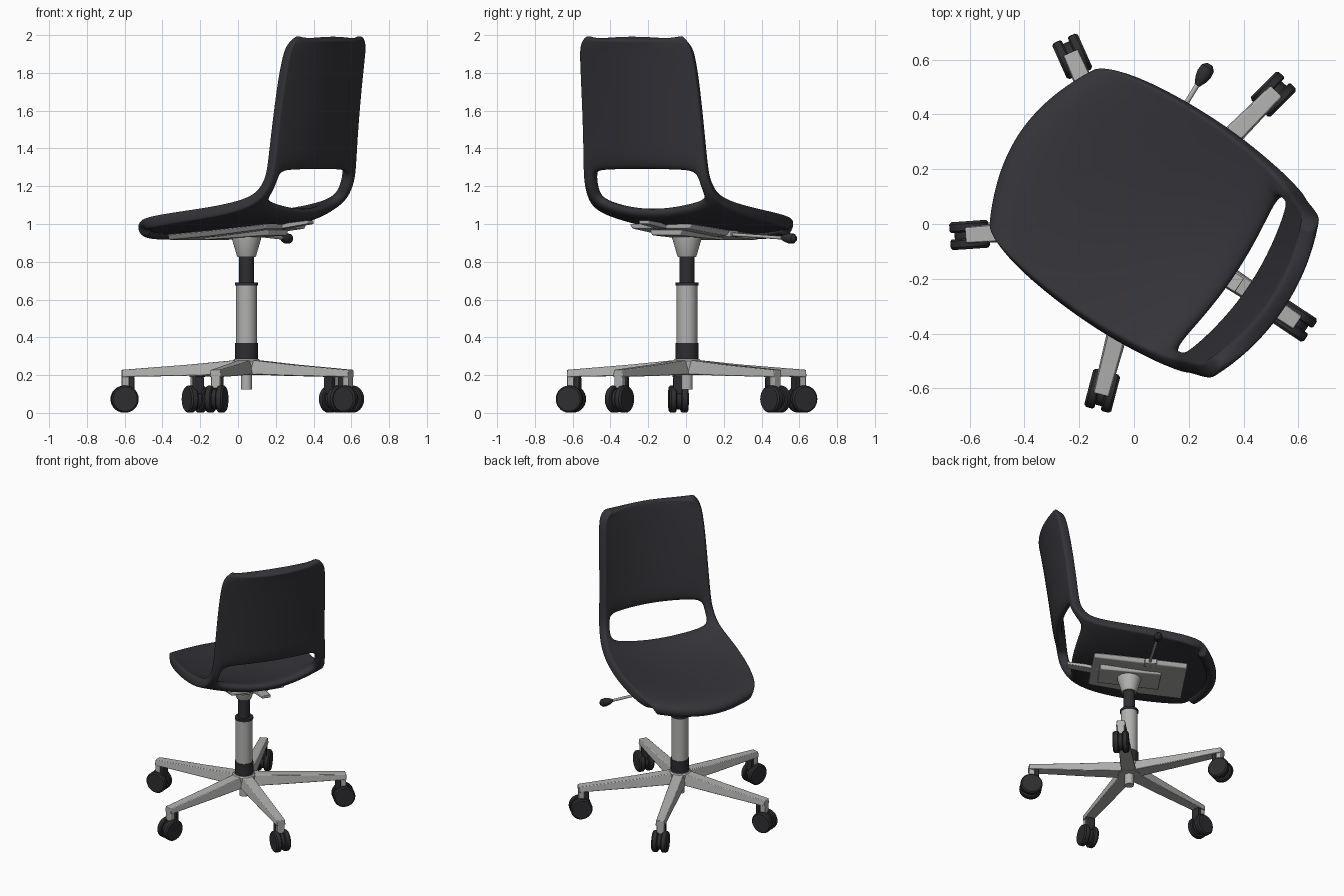
import bpy, bmesh, math
from mathutils import Vector, Matrix

if "Cube" in bpy.data.objects:
    bpy.data.objects.remove(bpy.data.objects["Cube"])

CX, CY = 0.045, 0.005          # column centre
YAW = math.radians(-34)        # seat's backward direction
SEAT = Matrix.Translation((CX, CY, 0)) @ Matrix.Rotation(YAW, 4, 'Z')


def material(name, col):
    m = bpy.data.materials.new(name)
    m.diffuse_color = (*col, 1)
    m.use_nodes = True
    m.node_tree.nodes["Principled BSDF"].inputs["Base Color"].default_value = m.diffuse_color
    return m


FABRIC = material("charcoal_fabric", (0.034, 0.034, 0.041))
PLASTIC = material("black_plastic", (0.027, 0.027, 0.031))
METAL = material("light_grey_metal", (0.44, 0.44, 0.43))


def finish(name, bm, mat, matrix=None, smooth=35):
    bmesh.ops.recalc_face_normals(bm, faces=bm.faces)
    return add(name, bm, mat, matrix, smooth)


def add(name, bm, mat, matrix=None, smooth=35):
    me = bpy.data.meshes.new(name)
    bm.to_mesh(me)
    bm.free()
    me.materials.append(mat)
    ob = bpy.data.objects.new(name, me)
    bpy.context.collection.objects.link(ob)
    if matrix:
        ob.matrix_world = matrix
    if smooth:
        bpy.ops.object.select_all(action='DESELECT')
        ob.select_set(True)
        bpy.context.view_layer.objects.active = ob
        bpy.ops.object.shade_smooth_by_angle(angle=math.radians(smooth))
    return ob


def lathe(name, profile, mat, matrix, seg=32):
    """Revolve (radius, z) points about z, capping both ends."""
    bm = bmesh.new()
    rings = [[bm.verts.new((r * math.cos(2 * math.pi * i / seg),
                            r * math.sin(2 * math.pi * i / seg), z))
              for i in range(seg)] for r, z in profile]
    for a, b in zip(rings, rings[1:]):
        for i in range(seg):
            j = (i + 1) % seg
            bm.faces.new((a[i], a[j], b[j], b[i]))
    bm.faces.new(rings[0])
    bm.faces.new(rings[-1])
    return finish(name, bm, mat, matrix)


def loft(name, sections, mat, matrix, bevel=0.0):
    """Box-like loft; section = (x, half bottom, half top, z bottom, z top)."""
    bm = bmesh.new()
    rings = [[bm.verts.new(p) for p in ((x, -b, z0), (x, b, z0), (x, t, z1), (x, -t, z1))]
             for x, b, t, z0, z1 in sections]
    for a, b in zip(rings, rings[1:]):
        for i in range(4):
            j = (i + 1) % 4
            bm.faces.new((a[i], a[j], b[j], b[i]))
    bm.faces.new(rings[0])
    bm.faces.new(rings[-1])
    ob = finish(name, bm, mat, matrix)
    if bevel:
        mod = ob.modifiers.new("bevel", 'BEVEL')
        mod.width, mod.segments = bevel, 2
    return ob


# --- seat and back shell: rows of centre (u, z), edge (u, z), half width
ROWS = [
    (-.555, .905, -.455, .925, .325), (-.580, .955, -.475, .98, .35),
    (-.545, 1.00, -.435, 1.025, .38), (-.42, 1.02, -.34, 1.045, .405),
    (-.20, 1.02, -.17, 1.068, .425), (.05, 1.025, .05, 1.095, .43),
    (.25, 1.055, .23, 1.13, .41), (.37, 1.095, .31, 1.17, .39),
    (.42, 1.17, .345, 1.225, .38), (.43, 1.29, .365, 1.275, .375),
    (.45, 1.45, .38, 1.45, .365), (.485, 1.70, .41, 1.70, .355),
    (.515, 1.90, .44, 1.88, .345), (.53, 1.98, .46, 1.95, .33),
    (.54, 2.00, .47, 1.975, .28),
]
COLS = [-1, -.95, -.86, -.6, -.3, 0, .3, .6, .86, .95, 1]
bm = bmesh.new()
grid = []
for uc, zc, ue, ze, w in ROWS:
    grid.append([bm.verts.new((uc + (ue - uc) * t * t, 0.015 + w * t,
                               zc + (ze - zc) * t * t)) for t in COLS])
for r in range(len(ROWS) - 1):
    for c in range(len(COLS) - 1):
        # open slot between seat and back
        if r in (7, 8) and 2 <= c <= 7:
            continue
        bm.faces.new((grid[r][c], grid[r + 1][c], grid[r + 1][c + 1], grid[r][c + 1]))
shell = add("seat_and_back_shell", bm, FABRIC, SEAT, smooth=180)
sol = shell.modifiers.new("padding", 'SOLIDIFY')
sol.thickness, sol.offset = 0.065, -1
sub = shell.modifiers.new("soften", 'SUBSURF')
sub.levels = sub.render_levels = 3

# --- support under the seat
loft("seat_plate", [(-.36, .20, .22, .915, .945), (-.10, .20, .22, .935, .965),
                    (.25, .18, .20, .975, 1.0)], METAL, SEAT, 0.006)
loft("tilt_mechanism", [(-.20, .10, .12, .915, .95), (.20, .09, .11, .94, .985)],
     METAL, SEAT, 0.006)
loft("rear_tongue", [(.18, .035, .035, .965, .995), (.41, .03, .03, 1.0, 1.02)],
     METAL, SEAT, 0.004)
loft("lever_housing", [(-.16, .03, .03, .93, .965), (-.08, .03, .03, .93, .965)],
     METAL, SEAT @ Matrix.Translation((0, .19, 0)), 0.005)


def along(a, b):
    a, b = Vector(a), Vector(b)
    return Matrix.Translation(a) @ (b - a).to_track_quat('Z', 'Y').to_matrix().to_4x4()


# --- height lever
lever = SEAT @ along((-.11, .12, .95), (-.13, .60, .922))
lathe("lever_rod", [(.009, 0), (.009, .42)], METAL, lever, 12)
lathe("lever_handle", [(.010, .40), (.022, .425), (.028, .45), (.026, .475), (.012, .49)],
      PLASTIC, lever, 16)

# --- gas lift column
COL = Matrix.Translation((CX, CY, 0))
lathe("column_cone", [(.048, .825), (.052, .835), (.078, .925), (.078, .945)], METAL, COL)
lathe("piston", [(.039, .67), (.039, .83)], PLASTIC, COL)
lathe("column_ring", [(.060, .675), (.060, .69)], PLASTIC, COL)
lathe("column_tube", [(.055, .36), (.055, .68)], METAL, COL)
lathe("column_collar", [(.060, .27), (.060, .37)], PLASTIC, COL)
lathe("base_hub", [(.072, .20), (.075, .275), (.065, .285)], METAL, COL)
lathe("hub_stub", [(.030, .125), (.030, .21)], METAL, COL)

# --- five legs with twin-wheel casters (angle, caster radius)
for ang, rad in ((45.3, .66), (114, .665), (184, .647), (255.3, .635), (326.5, .647)):
    M = COL @ Matrix.Rotation(math.radians(ang), 4, 'Z')
    loft("leg", [(.03, .05, .035, .205, .282), (.30, .042, .033, .197, .256),
                 (rad + .015, .031, .027, .19, .228)], METAL, M, 0.004)
    C = M @ Matrix.Translation((rad, 0, 0))
    loft("leg_foot", [(-.022, .025, .025, .13, .20), (.015, .025, .025, .13, .20)],
         METAL, C, 0.005)
    loft("caster_hood", [(-.05, .03, .03, .10, .19), (-.022, .03, .03, .10, .19)],
         PLASTIC, C, 0.005)
    axle = C @ Matrix.Translation((0, 0, .073)) @ Matrix.Rotation(math.pi / 2, 4, 'X')
    lathe("caster_body", [(.055, -.02), (.055, .02)], PLASTIC, axle, 24)
    for side in (1, -1):
        lathe("caster_wheel", [(.066, side * .012), (.072, side * .018),
                               (.072, side * .042), (.064, side * .051)], PLASTIC, axle, 28)
